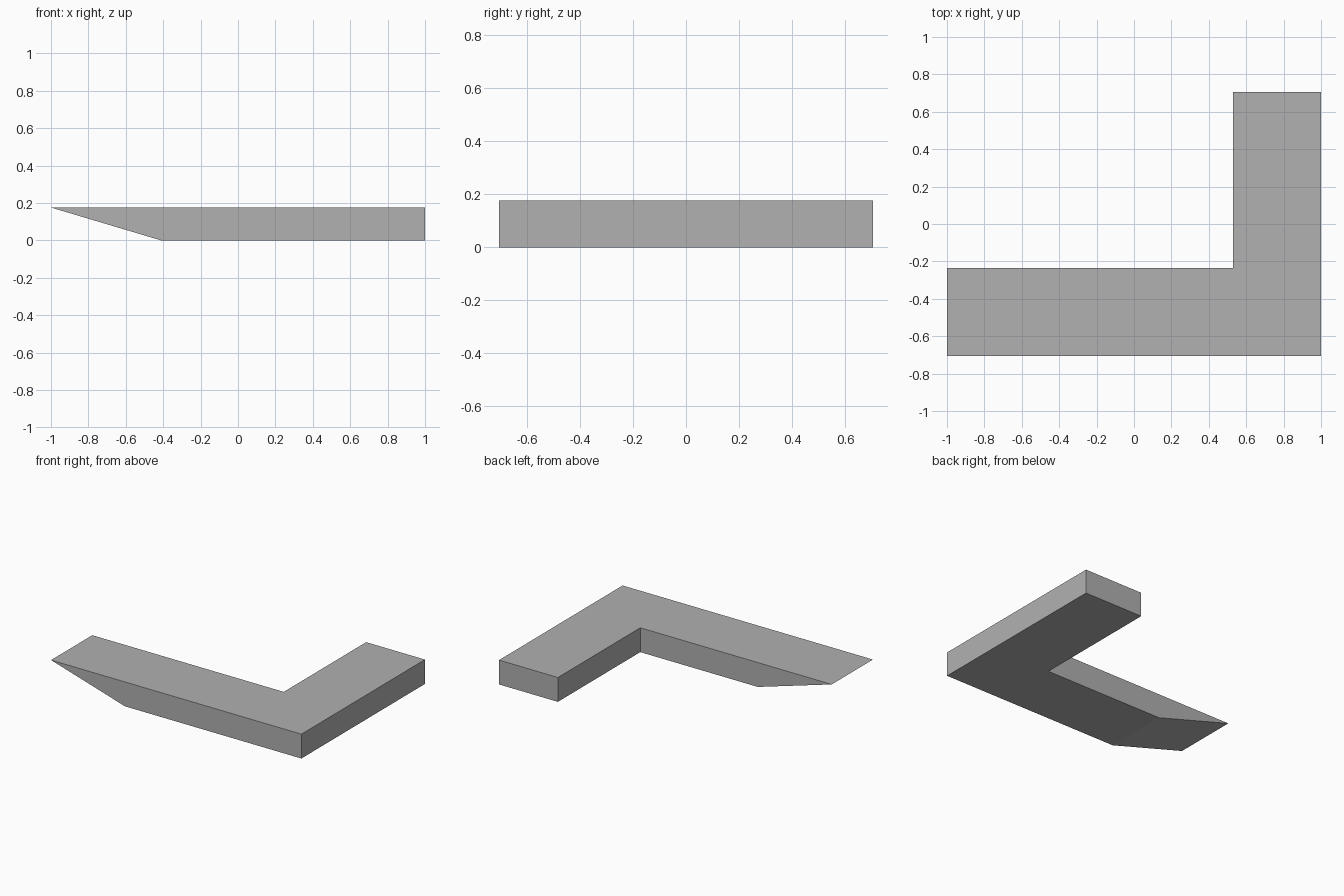
import bpy, bmesh

if "Cube" in bpy.data.objects:
    bpy.data.objects.remove(bpy.data.objects["Cube"])

HEIGHT = 0.176
TIP_X, TOE_X = -1.0, -0.41   # top edge and bottom edge of the sloped end

grey = bpy.data.materials.new("mid grey")
grey.diffuse_color = (0.44, 0.44, 0.44, 1)
grey.use_nodes = True
grey.node_tree.nodes["Principled BSDF"].inputs["Base Color"].default_value = grey.diffuse_color

# L-shaped slab outline, extruded upward
outline = [(TIP_X, -0.705), (1, -0.705), (1, 0.705),
           (0.53, 0.705), (0.53, -0.235), (TIP_X, -0.235)]
bm = bmesh.new()
base = bm.faces.new([bm.verts.new((x, y, 0)) for x, y in outline])
top = bmesh.ops.extrude_face_region(bm, geom=[base])["geom"]
bmesh.ops.translate(bm, vec=(0, 0, HEIGHT),
                    verts=[g for g in top if isinstance(g, bmesh.types.BMVert)])

# Undercut the free end of the long arm into a slope
for v in bm.verts:
    if v.co.z < 0.01 and v.co.x < TIP_X + 0.01:
        v.co.x = TOE_X
bmesh.ops.recalc_face_normals(bm, faces=bm.faces)

mesh = bpy.data.meshes.new("corner_slab")
bm.to_mesh(mesh)
bm.free()
mesh.materials.append(grey)
bpy.context.collection.objects.link(bpy.data.objects.new("corner_slab", mesh))
